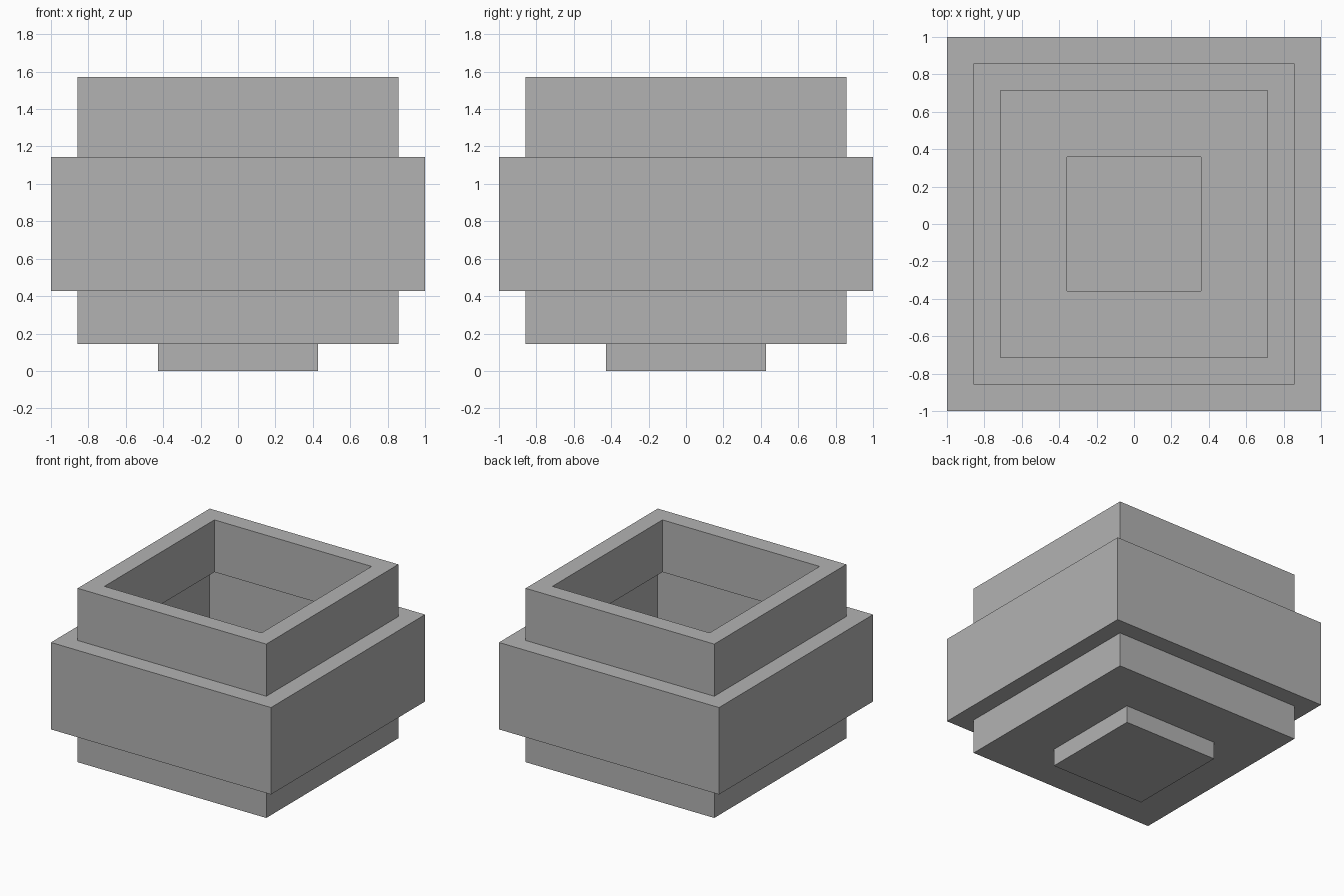
import bpy
import bmesh

cube = bpy.data.objects.get("Cube")
if cube:
    bpy.data.objects.remove(cube, do_unlink=True)

U = 1 / 7  # wall thickness, the module of the whole pot

grey = bpy.data.materials.new("plain grey")
grey.use_nodes = True
colour = (0.45, 0.45, 0.45, 1)
grey.diffuse_color = colour
grey.node_tree.nodes["Principled BSDF"].inputs["Base Color"].default_value = colour


def finish(name, bm):
    bmesh.ops.recalc_face_normals(bm, faces=bm.faces)
    mesh = bpy.data.meshes.new(name)
    bm.to_mesh(mesh)
    bm.free()
    mesh.materials.append(grey)
    bpy.context.collection.objects.link(bpy.data.objects.new(name, mesh))


def square_ring(name, profile):
    """Sweep a closed (half width, height) profile around a square."""
    bm = bmesh.new()
    corners = [(-1, -1), (1, -1), (1, 1), (-1, 1)]
    loops = [[bm.verts.new((sx * r * U, sy * r * U, z * U)) for r, z in profile]
             for sx, sy in corners]
    n = len(profile)
    for i, loop in enumerate(loops):
        after = loops[(i + 1) % 4]
        for j in range(n):
            k = (j + 1) % n
            bm.faces.new((loop[j], after[j], after[k], loop[k]))
    finish(name, bm)


def wall(inner, outer, bottom, top):
    return [(inner, bottom), (outer, bottom), (outer, top), (inner, top)]


# Solid foot that closes the hole in the floor
bm = bmesh.new()
bmesh.ops.create_cube(bm, size=1)
bmesh.ops.scale(bm, vec=(6 * U, 6 * U, U), verts=bm.verts)
bmesh.ops.translate(bm, vec=(0, 0, U / 2), verts=bm.verts)
finish("foot", bm)

# Lower tray: floor with a square hole and a short wall
square_ring("lower_tray", [(2.5, 1), (6, 1), (6, 3), (5, 3), (5, 2), (2.5, 2)])

# Wide body wall and the narrower rim above it
square_ring("body_wall", wall(6, 7, 3, 8))
square_ring("rim", wall(5, 6, 8, 11))
